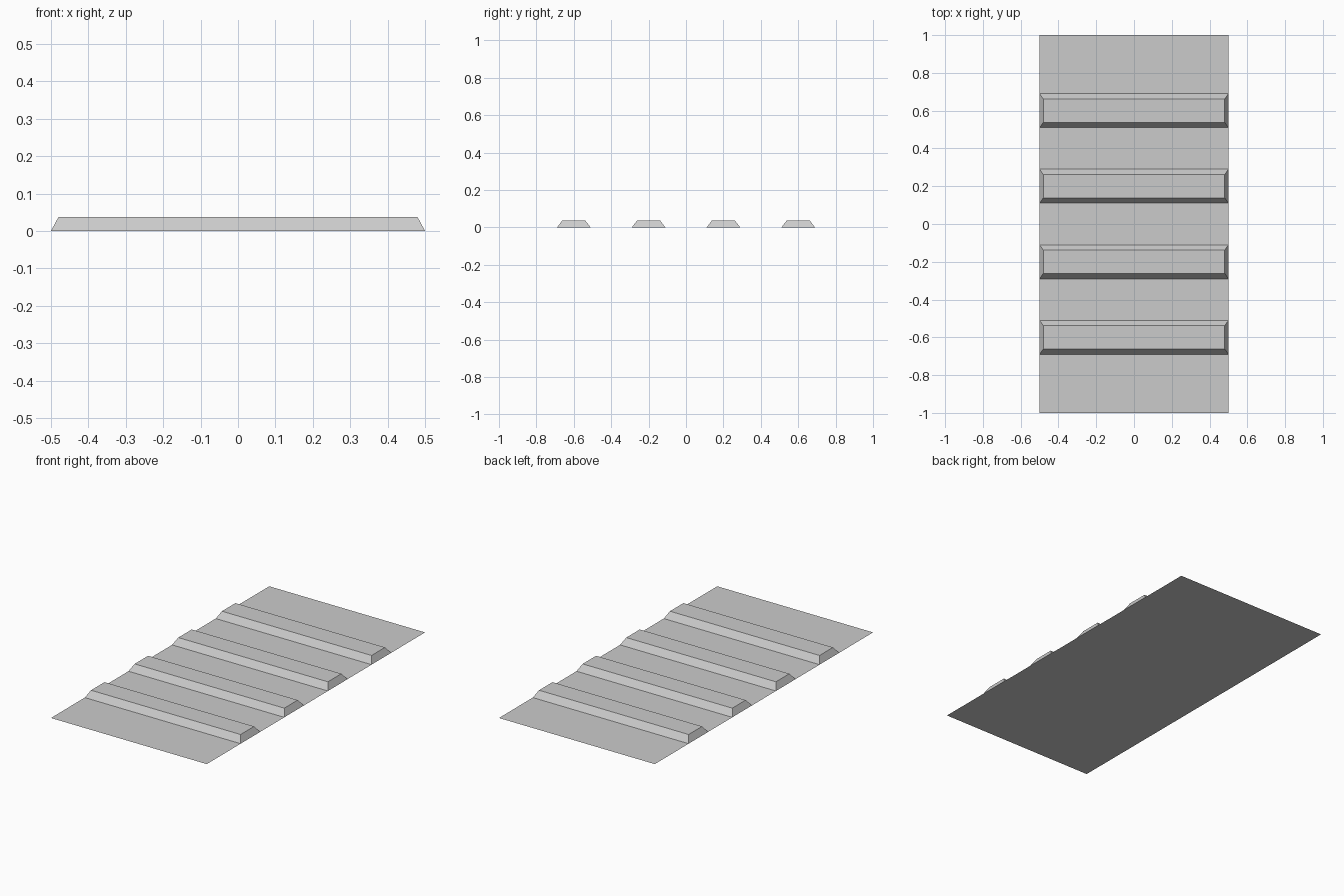
import bpy
import bmesh

cube = bpy.data.objects.get("Cube")
if cube:
    bpy.data.objects.remove(cube, do_unlink=True)

# Single grey material
GREY = (0.6, 0.6, 0.6, 1.0)
grey = bpy.data.materials.new("plain grey")
grey.use_nodes = True
grey.diffuse_color = GREY
grey.node_tree.nodes["Principled BSDF"].inputs["Base Color"].default_value = GREY


def add_object(name, bm):
    mesh = bpy.data.meshes.new(name)
    bm.to_mesh(mesh)
    bm.free()
    mesh.materials.append(grey)
    obj = bpy.data.objects.new(name, mesh)
    bpy.context.collection.objects.link(obj)
    return obj


def rectangle(bm, half_x, half_y, z):
    corners = ((-1, -1), (1, -1), (1, 1), (-1, 1))
    return [bm.verts.new((sx * half_x, sy * half_y, z)) for sx, sy in corners]


# Thin flat ground sheet
bm = bmesh.new()
bm.faces.new(rectangle(bm, 0.5, 1.0, 0.0))
add_object("ground_sheet", bm)

# Four bevelled bars, open underneath where they meet the sheet
for number in range(4):
    bm = bmesh.new()
    base = rectangle(bm, 0.5, 0.09, 0.0)
    top = rectangle(bm, 0.48, 0.0615, 0.037)
    bm.faces.new(top)
    for i in range(4):
        j = (i + 1) % 4
        bm.faces.new((base[i], base[j], top[j], top[i]))
    bar = add_object(f"raised_bar_{number + 1}", bm)
    bar.location.y = -0.6 + 0.4 * number
